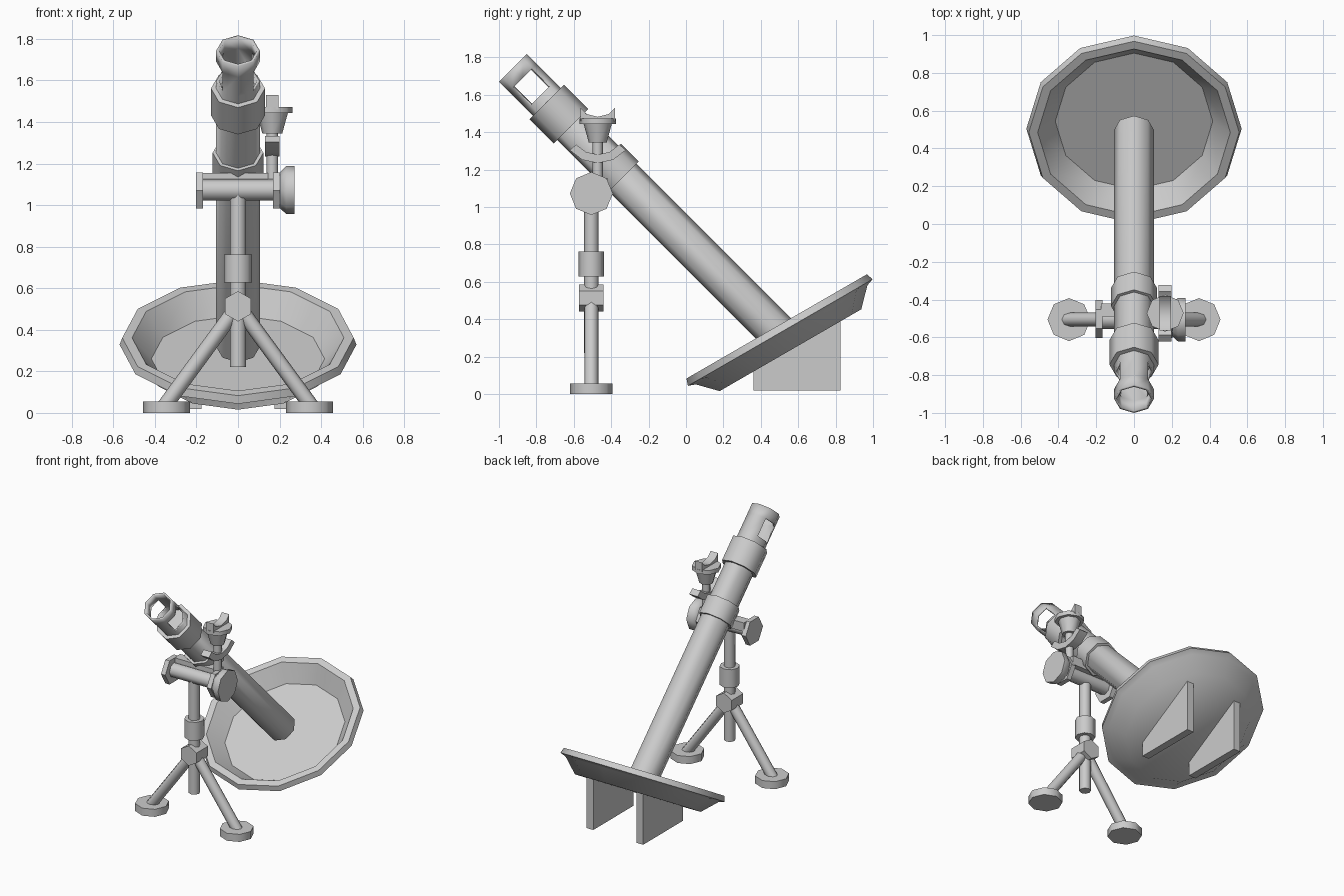
import bpy, bmesh, math
from mathutils import Vector

if "Cube" in bpy.data.objects:
    bpy.data.objects.remove(bpy.data.objects["Cube"])

X, Y, Z = Vector((1, 0, 0)), Vector((0, 1, 0)), Vector((0, 0, 1))


def finish(name, bm):
    bmesh.ops.recalc_face_normals(bm, faces=bm.faces)
    mesh = bpy.data.meshes.new(name)
    bm.to_mesh(mesh)
    bm.free()
    ob = bpy.data.objects.new(name, mesh)
    bpy.context.collection.objects.link(ob)
    bpy.ops.object.select_all(action='DESELECT')
    ob.select_set(True)
    bpy.context.view_layer.objects.active = ob
    bpy.ops.object.shade_smooth_by_angle(angle=math.radians(50))
    return ob


def lathe(name, profile, origin, axis, u=X, sides=8, phase=0.0, open_start=False, skip=()):
    """Turn (radius, height) points around an axis; skip lists (ring, side) faces left out."""
    w = Vector(axis).normalized()
    v = w.cross(u)
    bm = bmesh.new()
    rings = []
    for r, h in profile:
        ring = []
        for i in range(sides):
            a = math.tau * i / sides + phase
            ring.append(bm.verts.new(Vector(origin) + w * h + (u * math.cos(a) + v * math.sin(a)) * r))
        rings.append(ring)
    for k in range(len(rings) - 1):
        for i in range(sides):
            if (k, i) in skip:
                continue
            j = (i + 1) % sides
            bm.faces.new((rings[k][i], rings[k][j], rings[k + 1][j], rings[k + 1][i]))
    if not open_start:
        bm.faces.new(rings[0])
    bm.faces.new(rings[-1])
    return finish(name, bm)


def rod(name, r, a, b, **kw):
    d = Vector(b) - Vector(a)
    return lathe(name, [(r, 0), (r, d.length)], a, d, **kw)


def slab(name, outline, x0, x1):
    """Extrude a (y, z) outline from x0 to x1."""
    bm = bmesh.new()
    face = bm.faces.new([bm.verts.new((x0, y, z)) for y, z in outline])
    new = bmesh.ops.extrude_face_region(bm, geom=[face])['geom']
    bmesh.ops.translate(bm, vec=(x1 - x0, 0, 0),
                        verts=[g for g in new if isinstance(g, bmesh.types.BMVert)])
    return finish(name, bm)


# Barrel: hollow tube at 45 degrees with a slot on each side near the muzzle
muzzle = Vector((0, -0.926, 1.743))
down = Vector((0, 1, -1)).normalized()
barrel = lathe("barrel", [(0.105, 0), (0.105, 0.075), (0.105, 0.207), (0.105, 2.015)],
               muzzle, down, open_start=True, skip={(1, 0), (1, 7), (1, 3), (1, 4)})
wall = barrel.modifiers.new("wall", 'SOLIDIFY')
wall.thickness = 0.014
wall.offset = -1

# Barrel collars
for name, s0, s1, r in (("muzzle_collar", 0.257, 0.44, 0.13), ("clamp_collar", 0.695, 0.83, 0.122)):
    lathe(name, [(0.1, s0), (r, s0), (r, s1), (0.1, s1), (0.1, s0)], muzzle, down,
          open_start=True).data.validate()

# Base plate: tilted twelve-sided dish
lathe("base_plate", [(0.437, -0.147), (0.53, -0.052), (0.57, -0.038), (0.557, 0),
                     (0.51, 0), (0.417, -0.117)],
      (0, 0.485, 0.3615), (0, -0.5, 0.866), sides=12)

# Ground spades, bipod legs and feet on both sides
for side, s in (("left", -1), ("right", 1)):
    slab("spade_" + side, [(0.361, 0.018), (0.825, 0.018), (0.825, 0.395), (0.361, 0.127)],
         s * 0.175, s * 0.23)
    rod("leg_" + side, 0.037, (0, -0.506, 0.515), (s * 0.355, -0.506, 0.03), u=Y)
    rod("foot_" + side, 0.114, (s * 0.344, -0.506, 0), (s * 0.344, -0.506, 0.055))
    rod("cross_tube_flange_" + side, 0.1, (s * 0.168, -0.503, 1.07), (s * 0.203, -0.503, 1.07),
        u=Y, sides=6)

# Bipod column, sleeve and hub
rod("column", 0.039, (0, -0.506, 0.22), (0, -0.506, 1.07))
rod("column_sleeve", 0.068, (0, -0.506, 0.628), (0, -0.506, 0.763))
rod("leg_hub", 0.073, (0, -0.572, 0.513), (0, -0.44, 0.513), sides=6, phase=math.pi / 6)

# Cross tube, rear bar and hand knob
rod("cross_tube", 0.052, (-0.18, -0.503, 1.073), (0.215, -0.503, 1.073), u=Y)
slab("cross_bar", [(-0.49, 1.09), (-0.42, 1.09), (-0.42, 1.155), (-0.49, 1.155)], -0.175, 0.175)
lathe("hand_knob", [(0.085, 0.2), (0.115, 0.232), (0.115, 0.272)], (0, -0.506, 1.072), X, u=Y)

# Sight: post, cup, curved cradle and small notch on top
sx, sy = 0.165, -0.472
rod("sight_post", 0.028, (sx, sy, 1.08), (sx, sy, 1.36))
lathe("sight_cup", [(0.048, 1.345), (0.075, 1.443), (0.098, 1.443), (0.098, 1.473)],
      (sx, sy, 0), Z)
angles = [math.radians(a) for a in (-50, -25, 0, 25, 50)]
cradle = [(sy + 0.196 * math.sin(a), 1.43 - 0.196 * math.cos(a)) for a in angles]
cradle += [(sy + 0.15 * math.sin(a), 1.43 - 0.15 * math.cos(a)) for a in reversed(angles)]
slab("sight_cradle", cradle, sx - 0.034, sx + 0.034)
notch = [(-0.092, 1.46), (0.092, 1.46), (0.092, 1.53), (0.06, 1.497),
         (0, 1.482), (-0.06, 1.497), (-0.092, 1.53)]
slab("sight_notch", [(sy + y, z) for y, z in notch], sx - 0.03, sx + 0.03)
